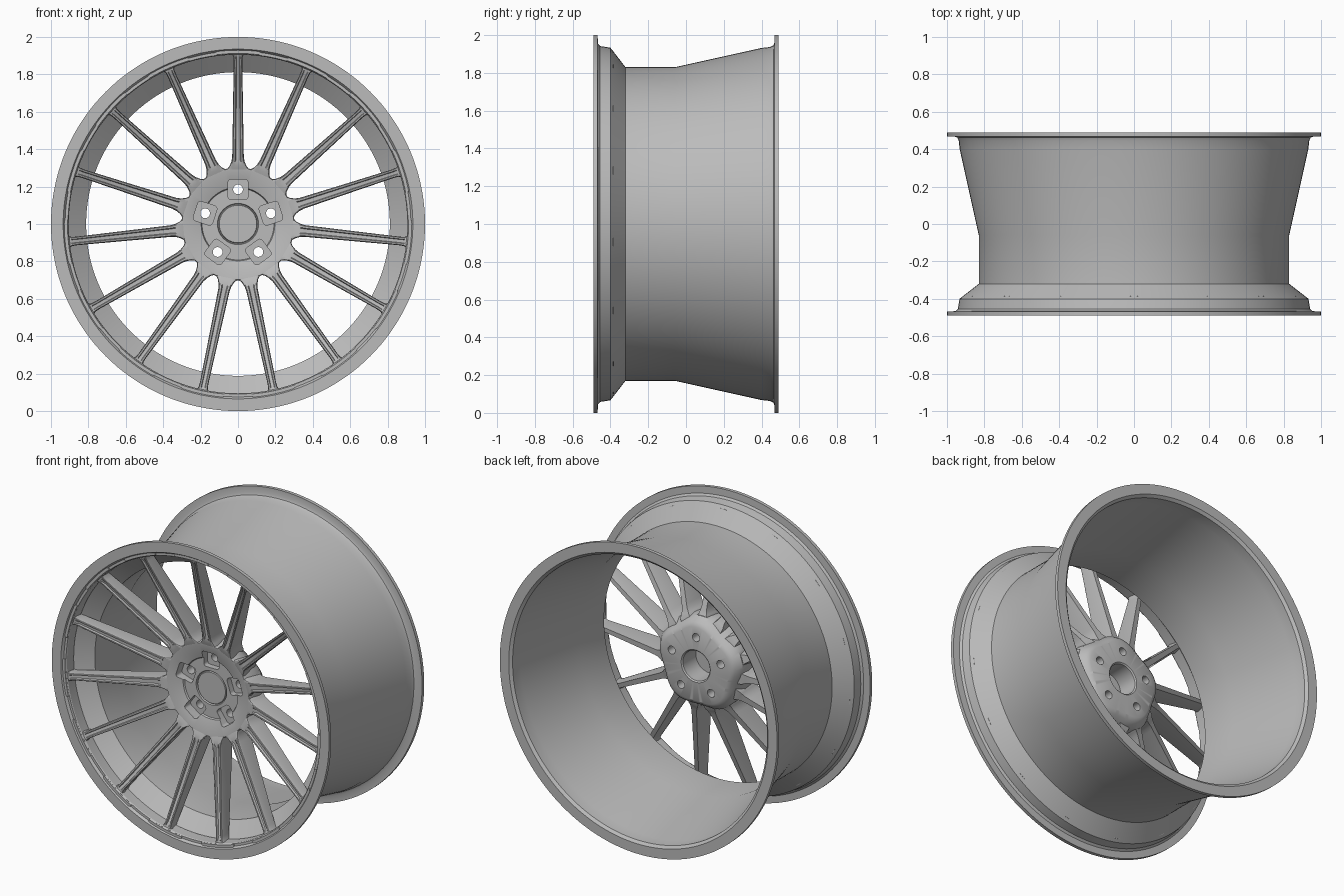
import bpy, bmesh, math
from mathutils import Matrix, Vector

if "Cube" in bpy.data.objects:
    bpy.data.objects.remove(bpy.data.objects["Cube"])

metal = bpy.data.materials.new("grey metal")
metal.diffuse_color = (0.5, 0.5, 0.5, 1)
metal.use_nodes = True
metal.node_tree.nodes["Principled BSDF"].inputs["Base Color"].default_value = metal.diffuse_color
SPOKES, LUGS = 15, 5
AXIS = Matrix.Translation((0, 0, 1))


def finish(name, bm, angle=30):
    """Turn a bmesh centred on the wheel axis into a shaded object."""
    bmesh.ops.recalc_face_normals(bm, faces=bm.faces)
    bm.transform(AXIS)
    mesh = bpy.data.meshes.new(name)
    bm.to_mesh(mesh)
    bm.free()
    mesh.materials.append(metal)
    ob = bpy.data.objects.new(name, mesh)
    bpy.context.collection.objects.link(ob)
    shade(ob, angle)
    return ob


def shade(ob, angle=30):
    bpy.ops.object.select_all(action='DESELECT')
    ob.select_set(True)
    bpy.context.view_layer.objects.active = ob
    bpy.ops.object.shade_smooth_by_angle(angle=math.radians(angle))


def polar(r, a, y):
    return Vector((r * math.cos(a), y, r * math.sin(a)))


def lathe(name, profile, steps=144, closed=True, lobes=None):
    """Revolve (radius, y) points around the y axis."""
    bm = bmesh.new()
    rings = []
    for r, y in profile:
        if r == 0:
            rings.append([bm.verts.new((0, y, 0))] * steps)
            continue
        ring = []
        for i in range(steps):
            a = math.tau * i / steps
            ring.append(bm.verts.new(polar(r * (lobes(a, r, y) if lobes else 1), a, y)))
        rings.append(ring)
    pairs = list(zip(rings, rings[1:])) + ([(rings[-1], rings[0])] if closed else [])
    for p, q in pairs:
        for i in range(steps):
            j = (i + 1) % steps
            bm.faces.new(list(dict.fromkeys((p[i], p[j], q[j], q[i]))))
    return finish(name, bm)


def loft(bm, sections):
    """Skin a row of equal closed sections and cap the ends."""
    rows = [[bm.verts.new(p) for p in s] for s in sections]
    n = len(rows[0])
    for p, q in zip(rows, rows[1:]):
        for i in range(n):
            j = (i + 1) % n
            bm.faces.new((p[i], p[j], q[j], q[i]))
    bm.faces.new(rows[0])
    bm.faces.new(rows[-1])


def cut(ob, cutter):
    mod = ob.modifiers.new("cut", 'BOOLEAN')
    mod.operation, mod.solver, mod.object = 'DIFFERENCE', 'EXACT', cutter
    bpy.context.view_layer.objects.active = ob
    bpy.ops.object.modifier_apply(modifier=mod.name)
    bpy.data.objects.remove(cutter)


# Barrel: outer side front to back, then inner side back to front
lathe("barrel", [
    (0.935, -0.49), (1.0, -0.49), (1.0, -0.468), (0.955, -0.466), (0.942, -0.455),
    (0.938, -0.43), (0.933, -0.40), (0.83, -0.32), (0.83, -0.06), (0.932, 0.40),
    (0.937, 0.445), (0.945, 0.462), (0.96, 0.468), (1.0, 0.468), (1.0, 0.49),
    (0.935, 0.49), (0.918, 0.475), (0.915, 0.40), (0.812, -0.06), (0.812, -0.315),
    (0.912, -0.395), (0.915, -0.46), (0.925, -0.475)])

# Ring that carries the spoke tips
lathe("spoke_ring", [(0.905, -0.468), (0.909, -0.474), (0.928, -0.474),
                     (0.928, -0.40), (0.905, -0.40)])


# Hub with a concave face, a lobed back and a rear bore
def hub_lobes(a, r, y):
    return 1 + 0.05 * math.cos(LUGS * (a - math.pi / 2)) if y > -0.2 and r > 0.2 else 1


hub = lathe("hub", [
    (0, -0.272), (0.1, -0.272), (0.103, -0.262), (0.107, -0.262), (0.11, -0.274),
    (0.192, -0.274), (0.197, -0.284), (0.29, -0.312), (0.298, -0.312), (0.302, -0.305),
    (0.302, -0.21), (0.29, -0.16), (0.265, -0.12), (0.24, -0.105), (0.105, -0.10),
    (0.097, -0.107), (0.097, -0.24), (0, -0.24)], closed=False, lobes=hub_lobes)


# Lug pockets (rounded squares) and lug holes cut from the hub
def lug_cutter(name, half, corner, y0, y1):
    bm = bmesh.new()
    for k in range(LUGS):
        turn = Matrix.Rotation(math.tau * k / LUGS, 3, 'Y')
        outline = []
        for q in range(4):
            cx = (half - corner) * (1 if q in (0, 3) else -1)
            cz = (half - corner) * (1 if q in (0, 1) else -1)
            for s in range(6):
                a = math.pi / 2 * (q + s / (5 if corner < half else 6))
                outline.append((cx + corner * math.cos(a), cz + corner * math.sin(a)))
        loft(bm, [[turn @ Vector((x, y, z + 0.185)) for x, z in outline]
                  for y in (y0, y1)])
    return finish(name, bm)


cut(hub, lug_cutter("lug_pocket_cutter", 0.054, 0.018, -0.40, -0.235))
cut(hub, lug_cutter("lug_hole_cutter", 0.026, 0.026, -0.45, 0.05))
shade(hub)

# Spokes: radius, half width, front y, back y, groove depth
stations = [(0.265, 0.062, -0.302, -0.15, 0), (0.295, 0.057, -0.313, -0.16, 0),
            (0.31, 0.045, -0.318, -0.17, 0), (0.335, 0.035, -0.325, -0.18, 0),
            (0.36, 0.031, -0.331, -0.19, 0.012), (0.60, 0.027, -0.39, -0.275, 0.012),
            (0.87, 0.023, -0.457, -0.37, 0.012), (0.895, 0.025, -0.463, -0.38, 0),
            (0.915, 0.036, -0.468, -0.385, 0)]
bm = bmesh.new()
for k in range(SPOKES):
    turn = Matrix.Rotation(math.tau * k / SPOKES, 3, 'Y')
    sections = []
    for r, w, f, b, g in stations:
        half = [(0.6 * w, b), (w, f + 0.02), (0.92 * w, f + 0.003), (0.8 * w, f),
                (0.5 * w, f), (0.35 * w, f + g)]
        pts = half + [(-x, y) for x, y in reversed(half)]
        sections.append([turn @ Vector((x, y, r)) for x, y in pts])
    loft(bm, sections)
finish("spokes", bm)

# Raised pads where the spokes meet the lip
bm = bmesh.new()
for k in range(SPOKES):
    mid = math.pi / 2 + math.tau * k / SPOKES
    rows = []
    for s in range(-6, 7):
        a = mid + math.radians(7.5) * s / 6
        out = 0.928 if abs(s) == 6 else 0.936
        rows.append([polar(0.908, a, -0.47), polar(0.912, a, -0.481),
                     polar(out - 0.004, a, -0.481), polar(out, a, -0.47)])
    loft(bm, rows)
finish("spoke_pads", bm)
